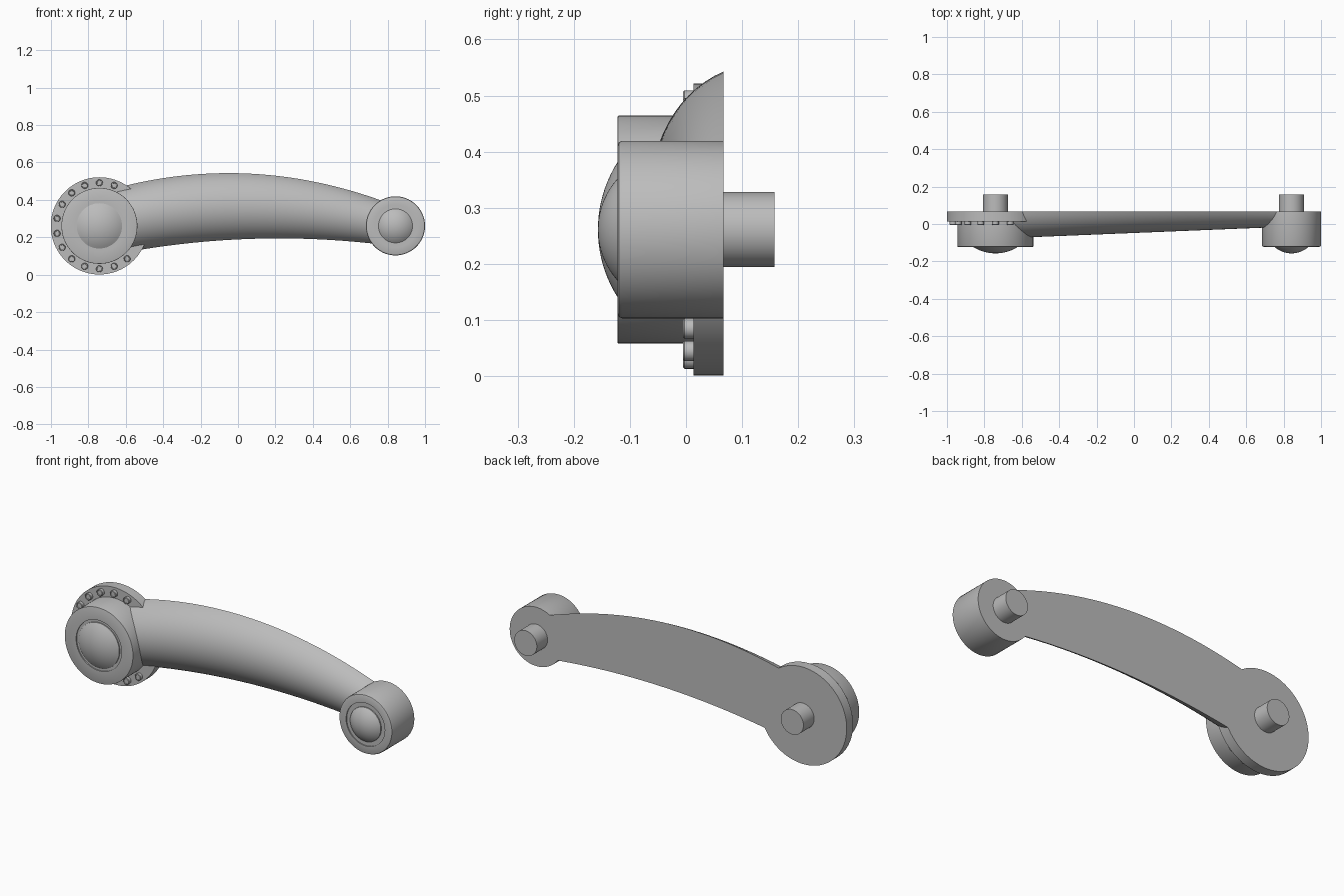
import bpy, bmesh, math

cube = bpy.data.objects.get("Cube")
if cube:
    bpy.data.objects.remove(cube, do_unlink=True)

grey = bpy.data.materials.new("plain_grey")
grey.use_nodes = True
GREY = (0.5, 0.5, 0.5, 1)
grey.diffuse_color = GREY
grey.node_tree.nodes["Principled BSDF"].inputs["Base Color"].default_value = GREY

MID = 0.261      # height of both pivots
BACK = 0.067     # flat back plane
FACE = -0.122    # front face of both hubs
BIG_X, SMALL_X = -0.741, 0.842


def finish(name, bm):
    bmesh.ops.recalc_face_normals(bm, faces=bm.faces)
    mesh = bpy.data.meshes.new(name)
    bm.to_mesh(mesh)
    bm.free()
    mesh.materials.append(grey)
    obj = bpy.data.objects.new(name, mesh)
    bpy.context.collection.objects.link(obj)
    bpy.ops.object.select_all(action='DESELECT')
    obj.select_set(True)
    bpy.context.view_layer.objects.active = obj
    bpy.ops.object.shade_smooth_by_angle(angle=math.radians(30))
    return obj


def lathe(name, x, z, profile, sides=72):
    """Spin (radius, y) points about an axis along y."""
    bm = bmesh.new()
    rings = []
    for r, y in profile:
        if r == 0:
            rings.append([bm.verts.new((x, y, z))] * sides)
        else:
            angles = [math.tau * i / sides for i in range(sides)]
            rings.append([bm.verts.new((x + r * math.cos(a), y, z + r * math.sin(a)))
                          for a in angles])
    for a, b in zip(rings, rings[1:]):
        for i in range(sides):
            j = (i + 1) % sides
            corners = list(dict.fromkeys((a[i], a[j], b[j], b[i])))
            bm.faces.new(corners)
    return finish(name, bm)


def hub(name, x, radius, back, dome_r, sphere_r, groove_r, bevel):
    """Cylinder with a shallow recess holding a domed cap."""
    tip, steps = -0.157, 10
    dome = [(dome_r * i / steps,
             tip + sphere_r - math.sqrt(sphere_r ** 2 - (dome_r * i / steps) ** 2))
            for i in range(steps + 1)]
    body = [(dome_r, FACE + 0.006), (groove_r, FACE + 0.006), (groove_r, FACE),
            (radius - bevel, FACE), (radius - bevel * 0.3, FACE + bevel * 0.3),
            (radius, FACE + bevel), (radius, back), (0, back)]
    return lathe(name, x, MID, dome + body)


# Pivot hubs with domed caps
hub("large_hub", BIG_X, 0.203, 0.02, 0.121, 0.225, 0.135, 0.002)
hub("small_hub", SMALL_X, 0.158, BACK, 0.091, 0.136, 0.115, 0.008)

# Flange behind the large hub
lathe("flange", BIG_X, MID,
      [(0, 0.013), (0.26, 0.013), (0.26, BACK), (0, BACK)], 96)

# Mounting pins on the back
for side, x in (("large", BIG_X), ("small", SMALL_X)):
    lathe(side + "_hub_pin", x, MID,
          [(0, 0.05), (0.067, 0.05), (0.067, 0.158), (0, 0.158)], 48)

# Bolts round the exposed part of the flange
for n in range(13):
    a = math.radians(70 + 20 * n)
    lathe(f"flange_bolt_{n + 1}", BIG_X + 0.23 * math.cos(a), MID + 0.23 * math.sin(a),
          [(0, -0.003), (0.012, -0.003), (0.013, -0.005), (0.016, -0.005),
           (0.018, -0.003), (0.018, 0.02), (0, 0.02)], 20)

# Curved, tapering arm: circular-segment section with a flat back
bm = bmesh.new()
STATIONS, ARC = 48, 24
sections = []
for s in range(STATIONS + 1):
    x = -0.72 + 1.52 * s / STATIONS
    top = 0.543 - 0.22 * (x + 0.05) ** 2
    bottom = 0.194 - 0.11 * (x - 0.22) ** 2
    front = -0.048 + 0.041 * x
    half, depth = (top - bottom) / 2, BACK - front
    radius = (half ** 2 + depth ** 2) / (2 * depth)
    spread = math.asin(half / radius)
    middle = (top + bottom) / 2
    ring = []
    for k in range(ARC + 1):
        a = spread * (2 * k / ARC - 1)
        ring.append(bm.verts.new((x, front + radius * (1 - math.cos(a)),
                                  middle + radius * math.sin(a))))
    sections.append(ring)
for a, b in zip(sections, sections[1:]):
    for k in range(ARC + 1):
        j = (k + 1) % (ARC + 1)
        bm.faces.new((a[k], a[j], b[j], b[k]))
bm.faces.new(sections[0])
bm.faces.new(sections[-1])
finish("arm", bm)
